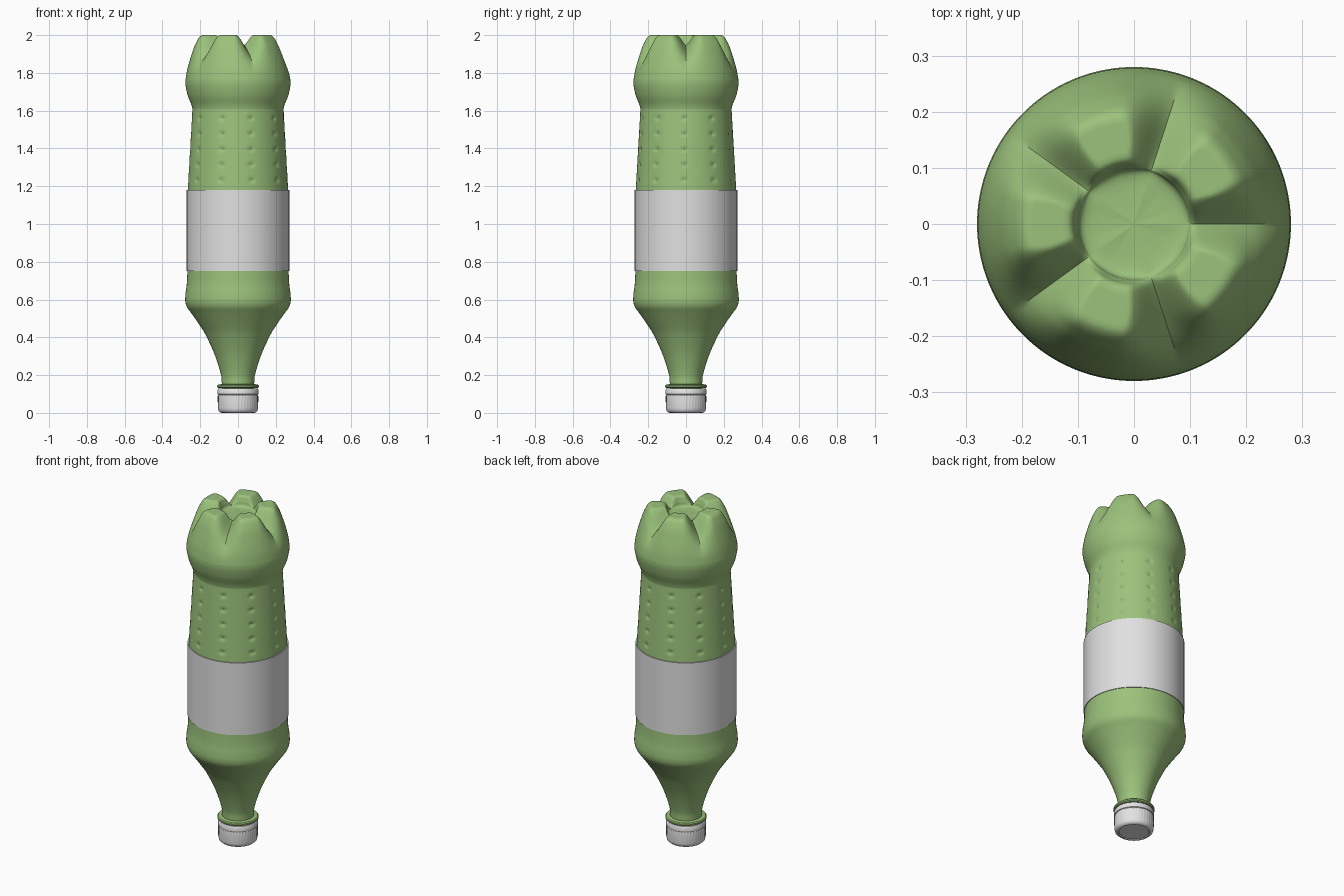
import bpy, bmesh, math

cube = bpy.data.objects.get("Cube")
if cube:
    bpy.data.objects.remove(cube, do_unlink=True)


def material(name, rgb):
    m = bpy.data.materials.new(name)
    m.use_nodes = True
    m.diffuse_color = (*rgb, 1)
    m.node_tree.nodes["Principled BSDF"].inputs["Base Color"].default_value = (*rgb, 1)
    return m


green = material("green plastic", (0.33, 0.54, 0.2))
label_grey = material("label white", (0.75, 0.75, 0.75))
cap_grey = material("cap white", (0.77, 0.77, 0.77))


def smooth(points, steps):
    """Catmull-Rom curve through (radius, height) points."""
    pts = [points[0]] + points + [points[-1]]
    out = []
    for a, b, c, d in zip(pts, pts[1:], pts[2:], pts[3:]):
        for i in range(steps):
            t = i / steps
            out.append(tuple(
                q + 0.5 * t * (r - p + t * (2 * p - 5 * q + 4 * r - s + t * (3 * (q - r) + s - p)))
                for p, q, r, s in zip(a, b, c, d)))
    out.append(points[-1])
    return out


def lathe(name, profile_at, segments, mat, angle=30, loop=False):
    """Revolve a profile that may change with the angle around z."""
    bm = bmesh.new()
    cols = []
    for i in range(segments):
        a = math.tau * i / segments
        cols.append([bm.verts.new((r * math.cos(a), r * math.sin(a), z))
                     for r, z in profile_at(a)])
    for i, col in enumerate(cols):
        nxt = cols[(i + 1) % segments]
        for j in range(len(col) if loop else len(col) - 1):
            k = (j + 1) % len(col)
            bm.faces.new((col[j], nxt[j], nxt[k], col[k]))
    bmesh.ops.remove_doubles(bm, verts=bm.verts, dist=0.00001)
    bmesh.ops.recalc_face_normals(bm, faces=bm.faces)
    mesh = bpy.data.meshes.new(name)
    bm.to_mesh(mesh)
    bm.free()
    mesh.materials.append(mat)
    ob = bpy.data.objects.new(name, mesh)
    bpy.context.collection.objects.link(ob)
    bpy.ops.object.select_all(action='DESELECT')
    ob.select_set(True)
    bpy.context.view_layer.objects.active = ob
    bpy.ops.object.shade_smooth_by_angle(angle=math.radians(angle))
    return ob


# Bottle body: neck and shoulder, dimpled grip, bulge, five-footed base
shoulder = smooth([(0.086, 0.1), (0.086, 0.16), (0.092, 0.21), (0.124, 0.31), (0.17, 0.41),
                   (0.2, 0.46), (0.245, 0.525), (0.27, 0.56), (0.279, 0.59),
                   (0.278, 0.63), (0.268, 0.75), (0.266, 1.18)], 5)
grip = [(0.266 - 0.025 * i / 52, 1.18 + 0.43 * i / 52) for i in range(1, 52)]
bulge = smooth([(0.241, 1.61), (0.248, 1.635), (0.266, 1.68), (0.277, 1.73), (0.278, 1.76)], 5)
foot = smooth([(0.278, 1.76), (0.268, 1.82), (0.245, 1.9), (0.222, 1.96), (0.19, 2.0),
               (0.12, 2.0), (0.102, 1.972), (0.086, 1.942), (0, 1.94)], 6)
valley = smooth([(0.278, 1.76), (0.268, 1.805), (0.247, 1.845), (0.215, 1.883), (0.17, 1.915),
                 (0.12, 1.942), (0.102, 1.948), (0.086, 1.942), (0, 1.94)], 6)


def dimple(a, z):
    """Depth of the dimples: five rows of ten around the grip."""
    step = math.tau / 10
    da = (a + math.radians(2) + step / 2) % step - step / 2
    row = min(4, max(0, round((z - 1.232) / 0.082)))
    dz = z - 1.232 - row * 0.082
    return 0.008 * math.exp(-(da * 0.25 / 0.014) ** 2 - (dz / 0.010) ** 2)


def body_profile(a):
    # 0 in the sharp valley, 1 on the foot
    step = math.tau / 5
    t = abs((a + step / 2) % step - step / 2) / (step / 2)
    t = min(1, t / 0.68)
    w = 0.5 * math.sin(t * math.pi / 2) + 0.5 * t * t * (3 - 2 * t)
    base = [(v[0] + w * (f[0] - v[0]), min(2, v[1] + w * (f[1] - v[1])))
            for f, v in zip(foot, valley)]
    dented = [(r - dimple(a, z), z) for r, z in grip]
    return [(0, 0.1)] + shoulder + dented + bulge + base[1:]


lathe("bottle_body", body_profile, 200, green, 35)

# Collar ring on the neck
collar = [(0.08, 0.132), (0.106, 0.132), (0.111, 0.137), (0.111, 0.145), (0.106, 0.15), (0.08, 0.153)]
lathe("neck_collar", lambda a: collar, 96, green, loop=True)

# Label sleeve
sleeve = [(0.26, 0.75), (0.272, 0.75), (0.272, 1.18), (0.26, 1.18)]
lathe("label", lambda a: sleeve, 128, label_grey, loop=True)


# Screw cap with shallow grip ribs and a separate tamper band
def cap_profile(a):
    rib = 0.0012 * max(0, math.cos(a * 40))
    return [(0, 0.004), (0.08, 0.004), (0.084, 0), (0.094, 0.002), (0.102, 0.009), (0.105, 0.02),
            (0.1055 + rib, 0.026), (0.1065 + rib, 0.088), (0.1065, 0.092), (0.104, 0.094),
            (0.104, 0.097), (0.108, 0.099), (0.108, 0.124), (0.105, 0.128), (0, 0.128)]


lathe("screw_cap", cap_profile, 240, cap_grey, 40)
